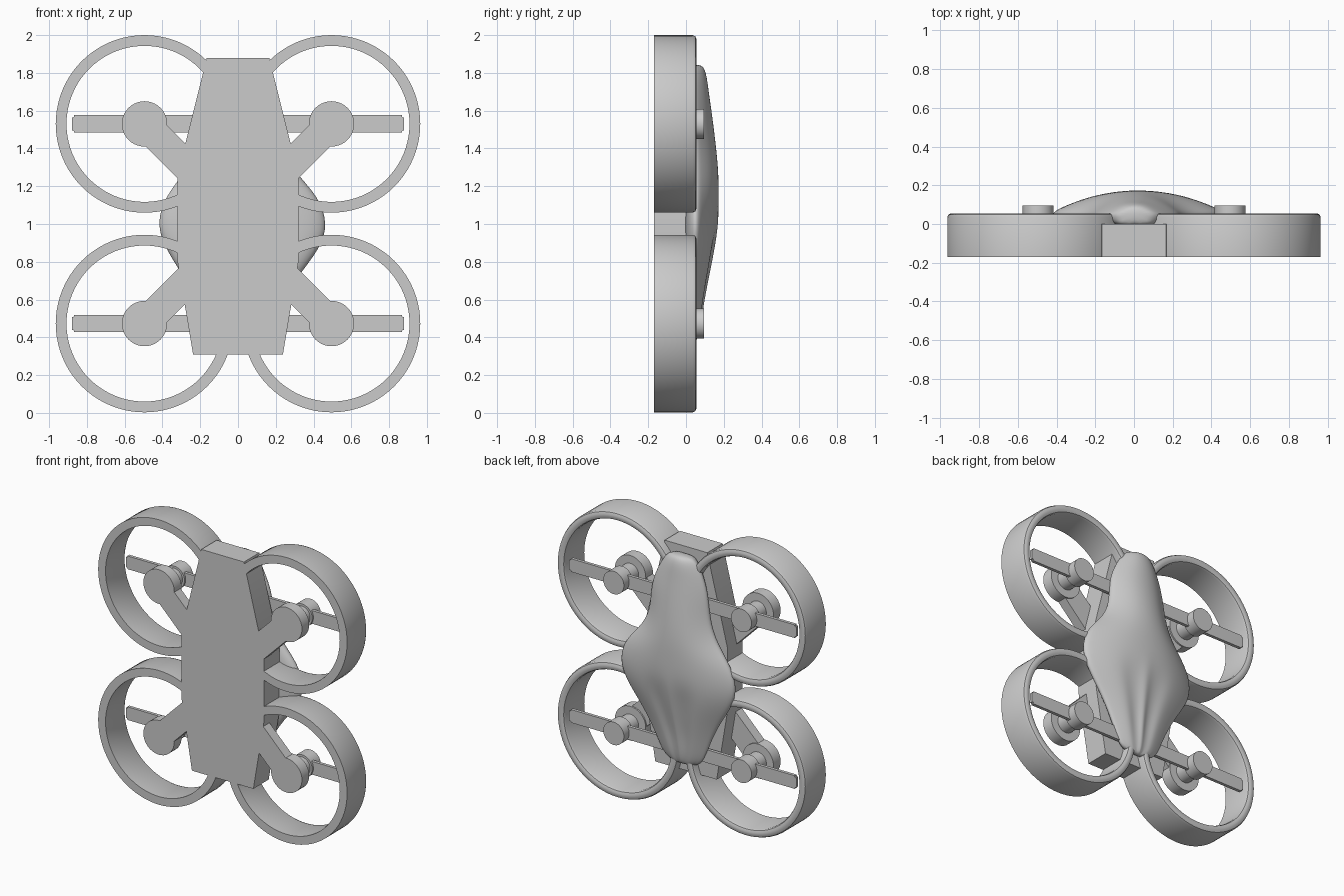
import bpy, bmesh, math
from mathutils import Vector, Matrix

old = bpy.data.objects.get("Cube")
if old:
    bpy.data.objects.remove(old)

grey = bpy.data.materials.new("plain_grey")
grey.use_nodes = True
tone = (0.6, 0.6, 0.6, 1)
grey.diffuse_color = tone
grey.node_tree.nodes["Principled BSDF"].inputs["Base Color"].default_value = tone

FRONT = -0.17
ROTORS = [(sx * 0.495, z) for sx in (-1, 1) for z in (1.53, 0.473)]


def finish(name, bm, angle=35):
    bmesh.ops.remove_doubles(bm, verts=bm.verts, dist=0.0001)
    bmesh.ops.recalc_face_normals(bm, faces=bm.faces)
    mesh = bpy.data.meshes.new(name)
    bm.to_mesh(mesh)
    bm.free()
    mesh.materials.append(grey)
    ob = bpy.data.objects.new(name, mesh)
    bpy.context.collection.objects.link(ob)
    bpy.ops.object.select_all(action='DESELECT')
    ob.select_set(True)
    bpy.context.view_layer.objects.active = ob
    bpy.ops.object.shade_smooth_by_angle(angle=math.radians(angle))
    return ob


def lathe(name, profile, x, z, steps, closed):
    """Spin an (r, y) profile about a front-to-back axis."""
    bm = bmesh.new()
    vs = [bm.verts.new((r, y, 0)) for r, y in profile]
    pairs = list(zip(vs, vs[1:] + vs[:1])) if closed else list(zip(vs, vs[1:]))
    edges = [bm.edges.new(p) for p in pairs]
    bmesh.ops.spin(bm, geom=vs + edges, cent=(0, 0, 0), axis=(0, 1, 0),
                   angle=math.tau, steps=steps)
    bmesh.ops.translate(bm, verts=bm.verts, vec=(x, 0, z))
    return finish(name, bm)


def slab(name, outline, y0, y1):
    """Extrude an (x, z) outline from y0 to y1."""
    bm = bmesh.new()
    face = bm.faces.new([bm.verts.new((x, y0, z)) for x, z in outline])
    out = bmesh.ops.extrude_face_region(bm, geom=[face])
    vs = [g for g in out["geom"] if isinstance(g, bmesh.types.BMVert)]
    bmesh.ops.translate(bm, verts=vs, vec=(0, y1 - y0, 0))
    return finish(name, bm)


# Main frame plate
half = [(0.165, 1.88), (0.32, 1.26), (0.32, 0.8), (0.238, 0.31)]
slab("body_frame", half + [(-x, z) for x, z in reversed(half)], FRONT, 0.0)

ring = [(0.413, FRONT), (0.47, FRONT), (0.47, 0.035), (0.464, 0.049), (0.45, 0.055),
        (0.433, 0.055), (0.419, 0.049), (0.413, 0.035)]
motor = [(0, FRONT), (0.12, FRONT), (0.12, -0.09), (0.065, -0.09), (0.065, 0.0),
         (0.08, 0.0), (0.08, 0.095), (0, 0.095)]

# Four rotor units: guard, motor, arm and propeller
for i, (x, z) in enumerate(ROTORS):
    lathe(f"guard_ring_{i}", ring, x, z, 80, True)
    lathe(f"motor_{i}", motor, x, z, 40, False)
    hub = Vector((x, z))
    inward = Vector((-math.copysign(1, x), -1 if z > 1 else 1)).normalized()
    side = Vector((-inward.y, inward.x)) * 0.08
    root = hub + inward * 0.4
    slab(f"arm_{i}", [hub + side, root + side, root - side, hub - side], FRONT, -0.1)
    bm = bmesh.new()
    bmesh.ops.create_cube(bm, size=1, matrix=Matrix.Translation((x, 0.025, z))
                          @ Matrix.Diagonal((0.77, 0.022, 0.092, 1)))
    corners = [e for e in bm.edges
               if abs(e.verts[0].co.y - e.verts[1].co.y) > 0.01]
    bmesh.ops.bevel(bm, geom=corners, offset=0.012, segments=3, affect='EDGES')
    finish(f"propeller_{i}", bm)

# Canopy shell: rows of height, right edge, left edge, rim depth, crown depth
rows = [
    (1.845, -0.08, 0.09, 0.05, 0.085),
    (1.80, -0.13, 0.14, 0.045, 0.108),
    (1.70, -0.18, 0.20, 0.04, 0.12),
    (1.58, -0.215, 0.25, 0.04, 0.138),
    (1.42, -0.23, 0.25, 0.045, 0.158),
    (1.28, -0.29, 0.31, 0.045, 0.172),
    (1.15, -0.41, 0.45, 0.05, 0.174),
    (1.00, -0.46, 0.505, 0.05, 0.172),
    (0.87, -0.41, 0.46, 0.05, 0.158),
    (0.73, -0.31, 0.34, 0.045, 0.13),
    (0.58, -0.23, 0.24, 0.04, 0.10),
    (0.45, -0.18, 0.18, 0.035, 0.08),
    (0.37, -0.12, 0.12, 0.03, 0.06),
]
columns = [-1, -0.85, -0.65, -0.45, -0.28, -0.12, 0, 0.12, 0.28, 0.45, 0.65, 0.85, 1]
bm = bmesh.new()
loops = []
for z, x0, x1, rim, crown in rows:
    mid, width = (x0 + x1) / 2, (x1 - x0) / 2
    loop = []
    for t in columns:
        y = rim + (crown - rim) * (1 - abs(t) ** 2.2)
        # Twin grooves beside the tail ridge
        if z < 0.9 and 0.1 < abs(t) < 0.3:
            y -= 0.018 if z > 0.5 else 0.008
        loop.append(bm.verts.new((mid + width * t, y, z)))
    for t in (0.8, 0.3, -0.3, -0.8):
        loop.append(bm.verts.new((mid + width * t, -0.005, z)))
    loops.append(loop)
for a, b in zip(loops, loops[1:]):
    for k in range(len(a)):
        n = (k + 1) % len(a)
        bm.faces.new((a[k], a[n], b[n], b[k]))
bm.faces.new(loops[0])
bm.faces.new(loops[-1])
canopy = finish("canopy", bm, 180)
canopy.modifiers.new("smooth_surface", 'SUBSURF').levels = 2
canopy.modifiers["smooth_surface"].render_levels = 2
